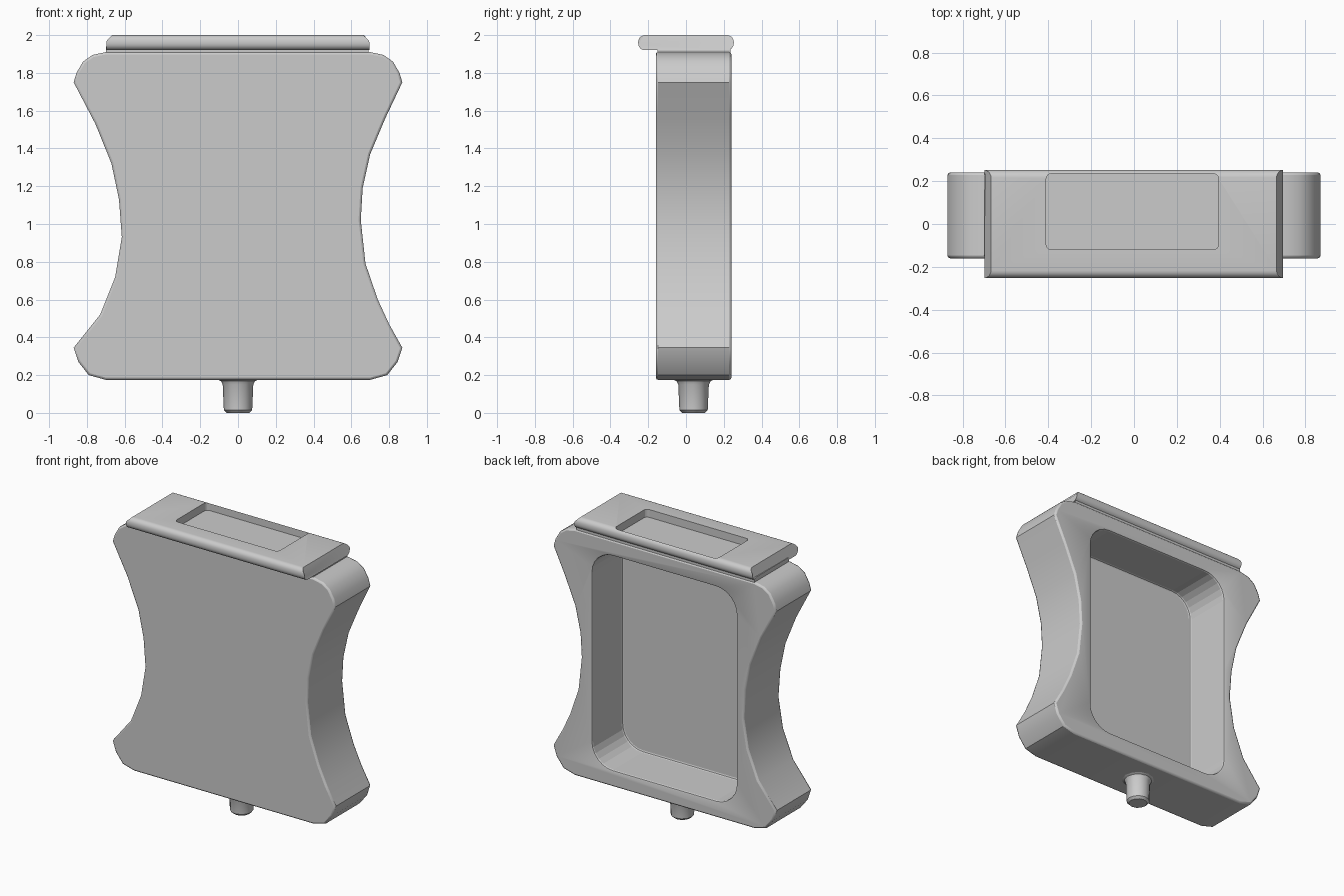
import bpy, bmesh, math
from mathutils import Vector

if "Cube" in bpy.data.objects:
    bpy.data.objects.remove(bpy.data.objects["Cube"], do_unlink=True)

grey = bpy.data.materials.new("plain grey")
grey.use_nodes = True
colour = (0.6, 0.6, 0.6, 1)
grey.diffuse_color = colour
grey.node_tree.nodes["Principled BSDF"].inputs["Base Color"].default_value = colour


def prism(name, points, place, offset):
    """Extrude a closed outline; place maps a 2D point to 3D."""
    bm = bmesh.new()
    face = bm.faces.new([bm.verts.new(place(a, b)) for a, b in points])
    out = bmesh.ops.extrude_face_region(bm, geom=[face])
    moved = [v for v in out["geom"] if isinstance(v, bmesh.types.BMVert)]
    bmesh.ops.translate(bm, verts=moved, vec=offset)
    bmesh.ops.recalc_face_normals(bm, faces=bm.faces)
    mesh = bpy.data.meshes.new(name)
    bm.to_mesh(mesh)
    bm.free()
    mesh.materials.append(grey)
    obj = bpy.data.objects.new(name, mesh)
    bpy.context.collection.objects.link(obj)
    return obj


def rounded_rect(a0, a1, b0, b1, r, steps=6):
    """Outline of a rectangle with rounded corners."""
    pts = []
    corners = [(a1 - r, b1 - r), (a0 + r, b1 - r), (a0 + r, b0 + r), (a1 - r, b0 + r)]
    for k, (a, b) in enumerate(corners):
        for i in range(steps + 1):
            t = math.pi / 2 * (k + i / steps)
            pts.append((a + r * math.cos(t), b + r * math.sin(t)))
    return pts


def cut(obj, cutter):
    mod = obj.modifiers.new("pocket", "BOOLEAN")
    mod.operation, mod.solver, mod.object = "DIFFERENCE", "EXACT", cutter
    cutter.hide_render = True
    cutter.hide_set(True)


def smooth(obj, angle=35):
    bpy.ops.object.select_all(action="DESELECT")
    obj.select_set(True)
    bpy.context.view_layer.objects.active = obj
    bpy.ops.object.shade_smooth_by_angle(angle=math.radians(angle))


# Waisted body outline, up the +x side and down the -x side
right_side = [(0.70, 0.175), (0.79, 0.20), (0.845, 0.27), (0.87, 0.345), (0.80, 0.47),
              (0.74, 0.60), (0.675, 0.79), (0.65, 1.02), (0.66, 1.19), (0.70, 1.37),
              (0.78, 1.56), (0.87, 1.75)]
left_side = [(-0.87, 1.75), (-0.755, 1.53), (-0.67, 1.32), (-0.63, 1.13), (-0.615, 0.93),
             (-0.65, 0.72), (-0.73, 0.52), (-0.87, 0.345), (-0.845, 0.27), (-0.79, 0.20),
             (-0.70, 0.175)]
shoulder = [(0.855, 1.8), (0.82, 1.86), (0.77, 1.895), (0.70, 1.91)]
outline = right_side + shoulder + [(-x, z) for x, z in reversed(shoulder)] + left_side
body = prism("body", outline, lambda x, z: (x, -0.16, z), (0, 0.4, 0))

# Deep rounded pocket in the back
pocket = prism("back_pocket_cutter", rounded_rect(-0.56, 0.565, 0.29, 1.8, 0.16),
               lambda x, z: (x, -0.1, z), (0, 0.5, 0))
cut(body, pocket)
bevel = body.modifiers.new("soft edges", "BEVEL")
bevel.width, bevel.segments = 0.012, 2
bevel.limit_method, bevel.angle_limit = "ANGLE", math.radians(60)
smooth(body)

# Neck joining body and lid
prism("neck", rounded_rect(-0.15, 0.235, 1.88, 1.94, 0.01, 2),
      lambda y, z: (-0.7, y, z), (1.39, 0, 0))

# Lid slab with rounded long edges and chamfered top ends
lid = prism("lid", rounded_rect(-0.253, 0.253, 1.92, 2.0, 0.036),
            lambda y, z: (-0.697, y, z), (1.392, 0, 0))
for v in lid.data.vertices:
    if v.co.z > 1.97:
        v.co.x -= math.copysign(v.co.z - 1.97, v.co.x)
recess = prism("lid_recess_cutter", rounded_rect(-0.41, 0.395, -0.12, 0.235, 0.025, 4),
               lambda x, y: (x, y, 1.945), (0, 0, 0.2))
cut(lid, recess)
smooth(lid)

# Turned peg under the body
profile = [(0, 0), (0.06, 0), (0.075, 0.015), (0.081, 0.15), (0.09, 0.168), (0.11, 0.178), (0, 0.19)]
bm = bmesh.new()
verts = [bm.verts.new((r, 0, z)) for r, z in profile]
edges = [bm.edges.new(pair) for pair in zip(verts, verts[1:])]
bmesh.ops.spin(bm, geom=verts + edges, cent=(0, 0, 0), axis=(0, 0, 1),
               angle=math.tau, steps=12)
bmesh.ops.remove_doubles(bm, verts=bm.verts, dist=0.0005)
bmesh.ops.recalc_face_normals(bm, faces=bm.faces)
mesh = bpy.data.meshes.new("peg")
bm.to_mesh(mesh)
bm.free()
mesh.materials.append(grey)
peg = bpy.data.objects.new("peg", mesh)
peg.location = (0, 0.04, 0)
bpy.context.collection.objects.link(peg)
smooth(peg)
